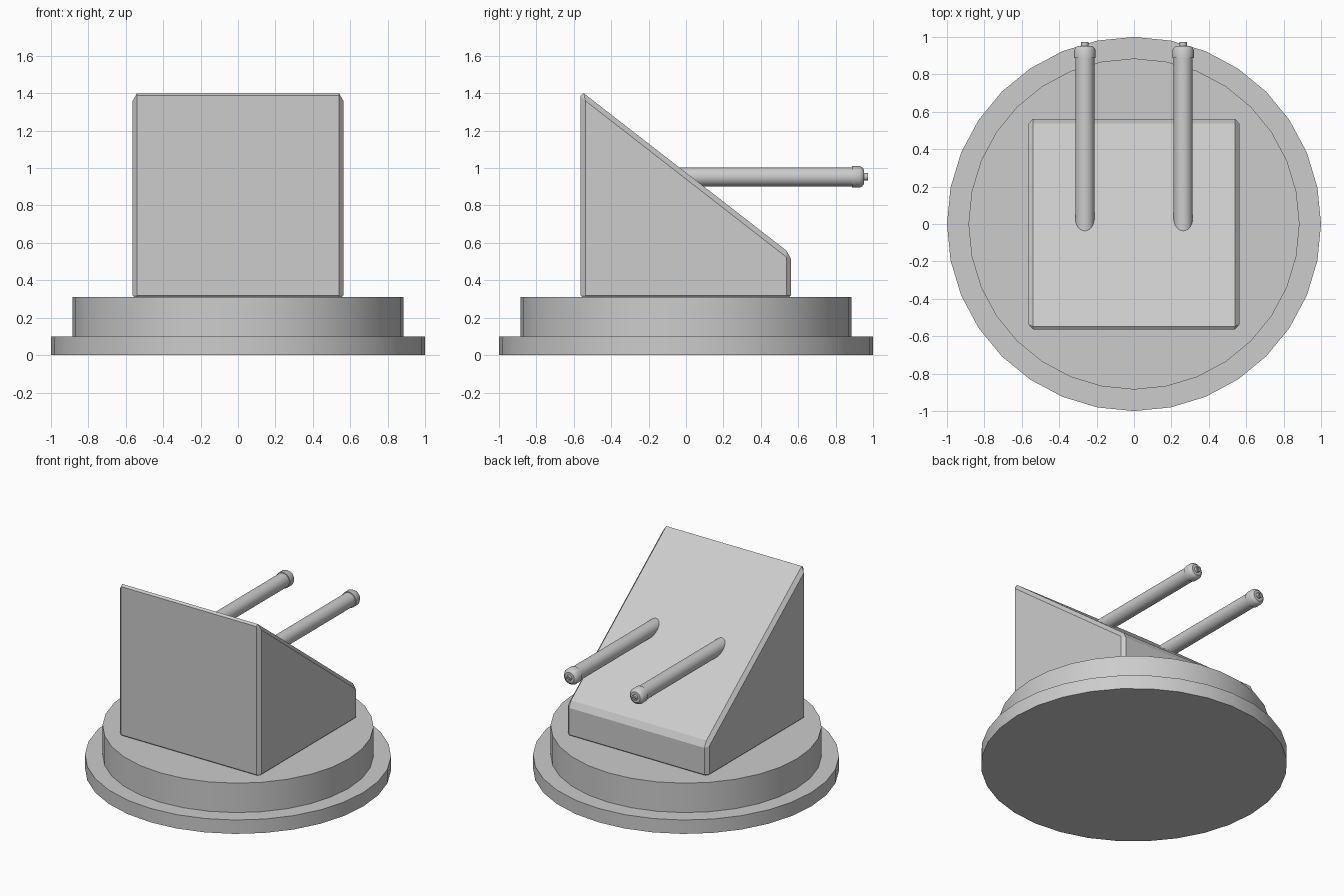
import bpy, bmesh, math
from mathutils import Matrix

if "Cube" in bpy.data.objects:
    bpy.data.objects.remove(bpy.data.objects["Cube"])

grey = bpy.data.materials.new("light grey metal")
grey.diffuse_color = (0.604, 0.604, 0.604, 1)
grey.use_nodes = True
grey.node_tree.nodes["Principled BSDF"].inputs["Base Color"].default_value = grey.diffuse_color


def finish(name, bm, matrix=None, smooth=False):
    """Turn a bmesh into a named object with the shared colour."""
    if matrix:
        bm.transform(matrix)
    bmesh.ops.recalc_face_normals(bm, faces=bm.faces)
    mesh = bpy.data.meshes.new(name)
    bm.to_mesh(mesh)
    bm.free()
    mesh.materials.append(grey)
    obj = bpy.data.objects.new(name, mesh)
    bpy.context.collection.objects.link(obj)
    if smooth:
        bpy.ops.object.select_all(action='DESELECT')
        obj.select_set(True)
        bpy.context.view_layer.objects.active = obj
        bpy.ops.object.shade_smooth_by_angle(angle=math.radians(30))
    return obj


def lathe(name, profile, sides, matrix=None):
    """Revolve (radius, height) points around z and cap both ends."""
    bm = bmesh.new()
    rings = []
    for r, h in profile:
        angles = [math.tau * i / sides for i in range(sides)]
        rings.append([bm.verts.new((r * math.cos(a), r * math.sin(a), h)) for a in angles])
    for low, high in zip(rings, rings[1:]):
        for i in range(sides):
            j = (i + 1) % sides
            bm.faces.new((low[i], low[j], high[j], high[i]))
    bm.faces.new(rings[0][::-1])
    bm.faces.new(rings[-1])
    return finish(name, bm, matrix, smooth=True)


# Stepped round base
lathe("base_plate", [(1, 0), (1, 0.1)], 32)
lathe("turntable", [(0.885, 0.1), (0.885, 0.312)], 32)

# Wedge housing with chamfered edges: wide middle profile plus inset side faces
middle = [(-0.563, 0.32), (-0.54, 0.297), (0.538, 0.297), (0.562, 0.32),
          (0.562, 0.513), (0.538, 0.558), (-0.547, 1.40), (-0.563, 1.388)]
side = [(-0.538, 0.32), (0.538, 0.32), (0.538, 0.523), (-0.538, 1.36)]
bm = bmesh.new()
for s in (-1, 1):
    for y, z in middle:
        bm.verts.new((s * 0.54, y, z))
    for y, z in side:
        bm.verts.new((s * 0.563, y, z))
bmesh.ops.convex_hull(bm, input=bm.verts)
bmesh.ops.dissolve_limit(bm, angle_limit=math.radians(2), verts=bm.verts, edges=bm.edges)
finish("wedge_housing", bm)

# Twin barrels pointing along +y, with collar, rounded muzzle and small bored tip
barrel = [(0.051, -0.06), (0.051, 0.888), (0.057, 0.888), (0.057, 0.93), (0.050, 0.943),
          (0.038, 0.952), (0.02, 0.952), (0.02, 0.972), (0.010, 0.972), (0.010, 0.96)]
for label, x in (("left", -0.263), ("right", 0.263)):
    place = Matrix.Translation((x, 0, 0.953)) @ Matrix.Rotation(-math.pi / 2, 4, 'X')
    lathe(label + "_barrel", [(r, h + 0.0) if h > 0 else (r, 0.0) for r, h in barrel], 32, place)
    # Barrel root running back inside the housing
    lathe(label + "_barrel_root", [(0.051, -0.05), (0.051, 0.0)], 32, place)
